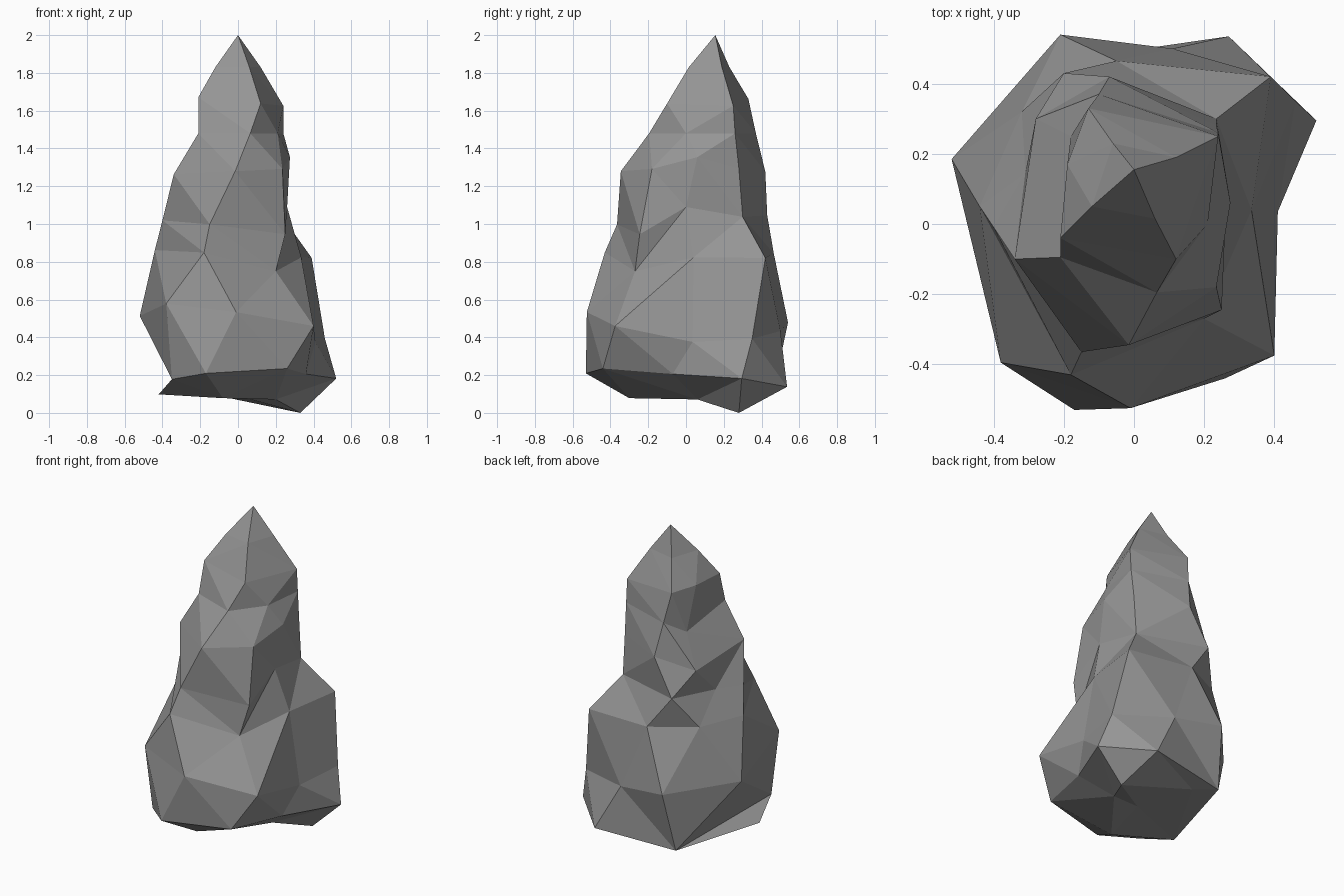
import bpy, bmesh, math

if "Cube" in bpy.data.objects:
    bpy.data.objects.remove(bpy.data.objects["Cube"])

CENTRE = (0.0, 0.1)
# Tilted cross-sections, bottom to top: (height, slope in x, slope in y), outline corners;
# an optional third value lifts or drops one corner
SECTIONS = [
    ((0.08, -.05, .02), [(.33, .28), (-.12, .38), (-.42, -.14), (-.08, -.30), (.20, .06)]),
    ((0.17, .08, -.10), [(.52, .295), (.27, .535), (-.25, .46), (-.35, -.36), (-.17, -.53),
                         (.26, -.44), (.36, -.07)]),
    ((0.49, -.15, -.08), [(.41, .035, -.05), (.46, .35), (.11, .50), (-.21, .54),
                          (-.52, .185, -.04), (-.38, -.395), (-.01, -.525), (.40, -.375)]),
    ((0.84, -.05, 0), [(.335, .04), (.39, .42), (-.05, .465), (-.32, .32), (-.44, .05),
                       (-.18, -.43), (.20, -.27, -.08)]),
    ((1.02, 0, .06), [(.26, 0, .07), (.235, .30), (-.20, .43), (-.31, .145), (-.40, -.01),
                      (-.15, -.365), (.25, -.245, -.06)]),
    ((1.28, .05, 0), [(.275, .06, .06), (.235, .28), (-.07, .42), (-.28, .30, -.07),
                      (-.34, -.10), (-.015, -.345), (.235, -.18)]),
    ((1.48, 0, 0), [(.21, 0), (.24, .26), (-.10, .37), (-.18, .25, -.08), (-.21, -.095),
                    (.065, -.195)]),
    ((1.65, -.1, 0), [(.24, .25), (-.13, .33), (-.19, .17), (-.21, -.04), (.12, -.10)]),
    ((1.83, 0, 0), [(.12, .19), (-.06, .23), (-.12, .05), (.06, .015)]),
]
APEX = (0, 0.155, 2.0)

bm = bmesh.new()


def angle(v):
    return math.atan2(v.co.y - CENTRE[1], v.co.x - CENTRE[0])


def make_ring(plane, outline):
    z, sx, sy = plane
    ring = [bm.verts.new((x, y, z + sx * x + sy * y + sum(lift))) for x, y, *lift in outline]
    return sorted(ring, key=angle)


def bridge(a, b):
    """Triangles between two rings with any number of corners."""
    def mid(ring, i):
        n = len(ring)
        if i >= n:
            return math.inf
        end = angle(ring[(i + 1) % n]) + (math.tau if i + 1 == n else 0)
        return (angle(ring[i]) + end) / 2

    i = j = 0
    while i < len(a) or j < len(b):
        p, q = a[i % len(a)], b[j % len(b)]
        if mid(a, i) < mid(b, j):
            i += 1
            bm.faces.new((p, a[i % len(a)], q))
        else:
            j += 1
            bm.faces.new((p, b[j % len(b)], q))


# Rock body, resting on its lowest corner
rings = [make_ring(*s) for s in SECTIONS]
max(rings[0], key=lambda v: v.co.x).co.z = 0
for lower, upper in zip(rings, rings[1:]):
    bridge(lower, upper)

# Pointed top and rough underside
for ring, co in ((rings[-1], APEX), (rings[0], (0, 0.03, 0.09))):
    end = bm.verts.new(co)
    for k, v in enumerate(ring):
        bm.faces.new((v, ring[(k + 1) % len(ring)], end))
bmesh.ops.recalc_face_normals(bm, faces=bm.faces)

mesh = bpy.data.meshes.new("rock")
bm.to_mesh(mesh)
bm.free()
stone = bpy.data.materials.new("grey stone")
stone.diffuse_color = (0.30, 0.30, 0.30, 1)
stone.use_nodes = True
stone.node_tree.nodes["Principled BSDF"].inputs["Base Color"].default_value = stone.diffuse_color
mesh.materials.append(stone)
rock = bpy.data.objects.new("rock", mesh)
bpy.context.collection.objects.link(rock)
